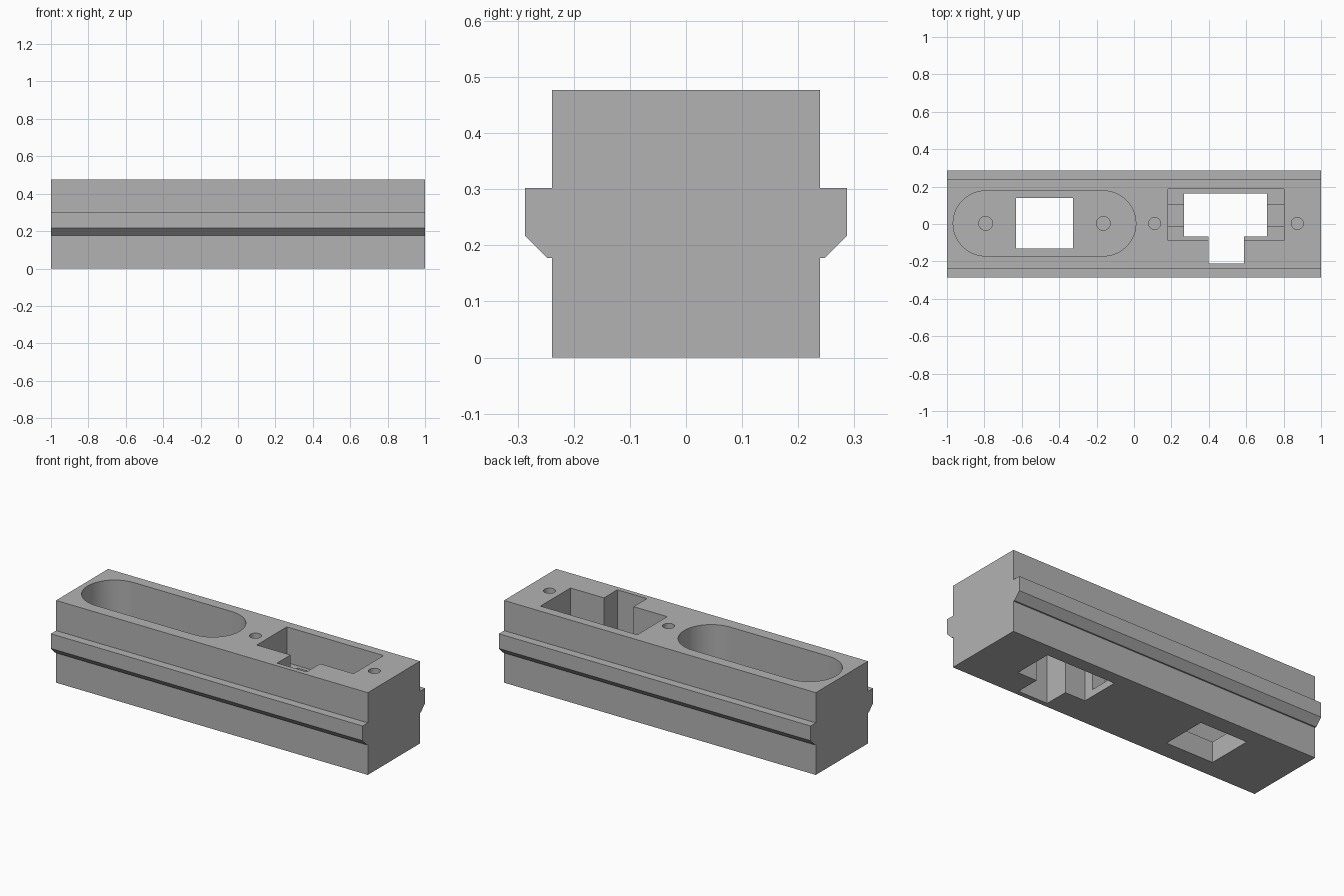
import bpy
import bmesh
import math

default = bpy.data.objects.get("Cube")
if default:
    bpy.data.objects.remove(default, do_unlink=True)

LENGTH, HEIGHT, HALF = 2.0, 0.477, 0.239

grey = bpy.data.materials.new("plain grey")
grey.use_nodes = True
colour = (0.45, 0.45, 0.45, 1)
grey.diffuse_color = colour
grey.node_tree.nodes["Principled BSDF"].inputs["Base Color"].default_value = colour


def prism(name, outline, depth, axis):
    """Extrude a closed outline along the axis vector, starting at its points."""
    bm = bmesh.new()
    face = bm.faces.new([bm.verts.new(p) for p in outline])
    moved = bmesh.ops.extrude_face_region(bm, geom=[face])["geom"]
    verts = [v for v in moved if isinstance(v, bmesh.types.BMVert)]
    bmesh.ops.translate(bm, verts=verts, vec=[a * depth for a in axis])
    bmesh.ops.recalc_face_normals(bm, faces=bm.faces)
    mesh = bpy.data.meshes.new(name)
    bm.to_mesh(mesh)
    bm.free()
    mesh.materials.append(grey)
    obj = bpy.data.objects.new(name, mesh)
    bpy.context.collection.objects.link(obj)
    return obj


def activate(obj):
    bpy.ops.object.select_all(action='DESELECT')
    obj.select_set(True)
    bpy.context.view_layer.objects.active = obj


def cut(outline, bottom, top):
    """Remove a vertical prism from the body."""
    cutter = prism("cutter", [(x, y, bottom) for x, y in outline], top - bottom, (0, 0, 1))
    cutter.hide_render = True
    mod = body.modifiers.new("cut", 'BOOLEAN')
    mod.operation = 'DIFFERENCE'
    mod.solver = 'EXACT'
    mod.object = cutter
    activate(body)
    bpy.ops.object.modifier_apply(modifier=mod.name)
    bpy.data.objects.remove(cutter, do_unlink=True)


def box(x0, x1, y0, y1):
    return [(x0, y0), (x1, y0), (x1, y1), (x0, y1)]


def stadium(x0, x1, y, r, steps):
    """Rounded slot outline; a circle when both centres coincide."""
    points = []
    for centre, start in ((x1, -0.5), (x0, 0.5)):
        count = steps + 1 if x0 != x1 else steps
        for i in range(count):
            a = math.pi * (start + i / steps)
            points.append((centre + r * math.cos(a), y + r * math.sin(a)))
    return points


# Body: block section with a chamfered rail down each long side
side = [(HALF, 0), (HALF, 0.177), (0.247, 0.177), (0.287, 0.217),
        (0.287, 0.302), (HALF, 0.302), (HALF, HEIGHT)]
section = side + [(-y, z) for y, z in reversed(side)]
body = prism("railed_block", [(-LENGTH / 2, y, z) for y, z in section], LENGTH, (1, 0, 0))

ABOVE, BELOW, MID = 0.6, -0.1, 0.003

# Rounded slot with a square window and two blind holes in its floor
FLOOR = 0.12
cut(stadium(-0.793, -0.164, MID, 0.174, 24), FLOOR, ABOVE)
cut(box(-0.63, -0.326, -0.131, 0.139), BELOW, 0.3)
for x in (-0.793, -0.164):
    cut(stadium(x, x, MID, 0.037, 16), 0.04, 0.3)

# Stepped socket pocket, through opening with a key notch, and side recesses
cut(box(0.182, 0.803, -0.088, 0.187), 0.27, ABOVE)
cut([(0.268, -0.068), (0.398, -0.068), (0.398, -0.211), (0.588, -0.211),
     (0.588, -0.068), (0.712, -0.068), (0.712, 0.164), (0.268, 0.164)], BELOW, ABOVE)
cut(box(0.183, 0.802, -0.01, 0.104), 0.04, 0.4)

# Screw holes either side of the socket
for x in (0.11, 0.873):
    cut(stadium(x, x, MID, 0.032, 16), 0.2, ABOVE)

activate(body)
bpy.ops.object.shade_smooth_by_angle(angle=math.radians(30))
